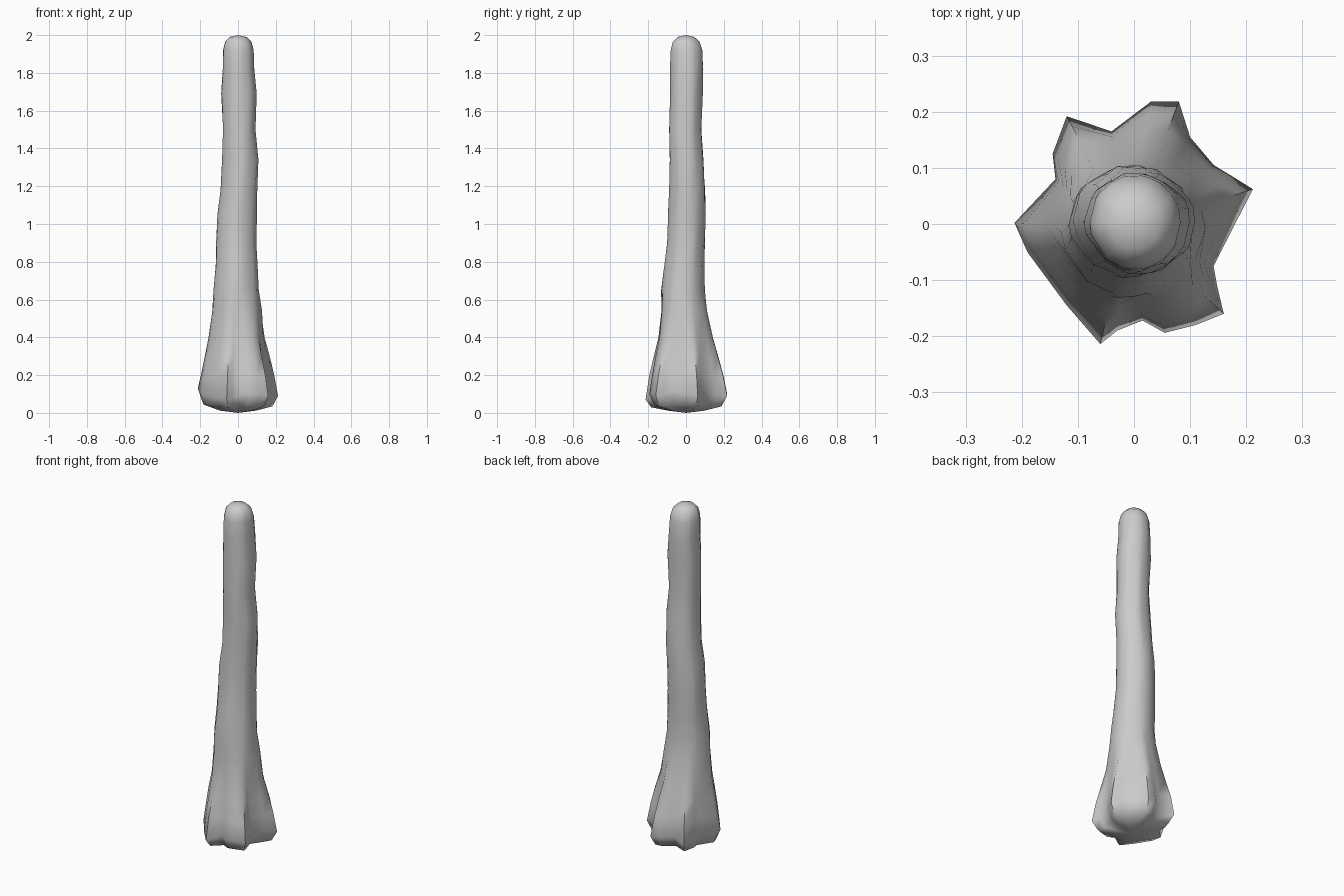
import bpy, bmesh, math, random
random.seed(4)

# Root flare outline seen from above: (x, y, height of widest point)
roots = [(.212, .062, .09), (.175, .085, .12), (.142, .105, .12), (.10, .155, .10), (.08, .218, .09),
         (.03, .218, .10), (-.04, .165, .10), (-.12, .192, .08), (-.145, .125, .10),
         (-.14, .08, .10), (-.213, .002, .13), (-.19, -.05, .10), (-.12, -.145, .08),
         (-.06, -.214, .07), (-.03, -.19, .08), (.015, -.172, .10), (.055, -.194, .10), (.11, -.18, .10),
         (.16, -.16, .09), (.148, -.11, .10), (.142, -.075, .12), (.18, 0, .10)]

# Trunk rings: z, left, right, front, back, root weight
rings = [(.20, -.13, .12, -.125, .12, .80), (.30, -.13, .12, -.125, .115, .55),
         (.40, -.13, .12, -.125, .112, .30), (.54, -.128, .122, -.125, .105, .09),
         (.65, -.13, .115, -.132, .10, 0), (.78, -.122, .108, -.115, .10, 0),
         (.90, -.116, .098, -.10, .102, 0), (1.05, -.11, .10, -.096, .105, 0),
         (1.18, -.092, .104, -.09, .104, 0), (1.34, -.086, .11, -.088, .095, 0),
         (1.50, -.082, .094, -.092, .085, 0), (1.69, -.09, .103, -.084, .09, 0),
         (1.82, -.082, .09, -.085, .094, 0), (1.92, -.079, .083, -.081, .087, 0),
         (1.965, -.068, .071, -.07, .072, 0), (1.99, -.045, .045, -.045, .045, 0)]

bm = bmesh.new()
n = len(roots)
loops = []

# Underside and root tips
for scale, zf, z0 in ((.45, 0, .012), (.86, .25, .012), (1, 1, 0)):
    loops.append([bm.verts.new((x * scale, y * scale, z0 + z * zf)) for x, y, z in roots])

# Trunk, blended from the root outline to knobbly ovals
for z, l, r, f, b, w in rings:
    loop = []
    for x, y, h in roots:
        a = math.atan2(y, x)
        rough = random.uniform(.95, 1.01) if z < 1.9 else 1
        ex = (l + r) / 2 + (r - l) / 2 * math.cos(a) * rough
        ey = (f + b) / 2 + (b - f) / 2 * math.sin(a) * rough
        loop.append(bm.verts.new((ex + (x - ex) * w, ey + (y - ey) * w, z)))
    loops.append(loop)

for lo, hi in zip(loops, loops[1:]):
    for i in range(n):
        j = (i + 1) % n
        bm.faces.new((lo[i], lo[j], hi[j], hi[i]))

# Rounded top and closed base
for loop, z in ((loops[0], 0.0), (loops[-1], 2.0)):
    c = bm.verts.new((0, 0, z))
    for i in range(n):
        bm.faces.new((loop[i], loop[(i + 1) % n], c))
bmesh.ops.recalc_face_normals(bm, faces=bm.faces)

mesh = bpy.data.meshes.new("tree_trunk")
bm.to_mesh(mesh)
bm.free()
trunk = bpy.data.objects.new("tree_trunk", mesh)
bpy.context.collection.objects.link(trunk)
bpy.context.view_layer.objects.active = trunk
trunk.select_set(True)
bpy.ops.object.shade_smooth_by_angle(angle=math.radians(60))
